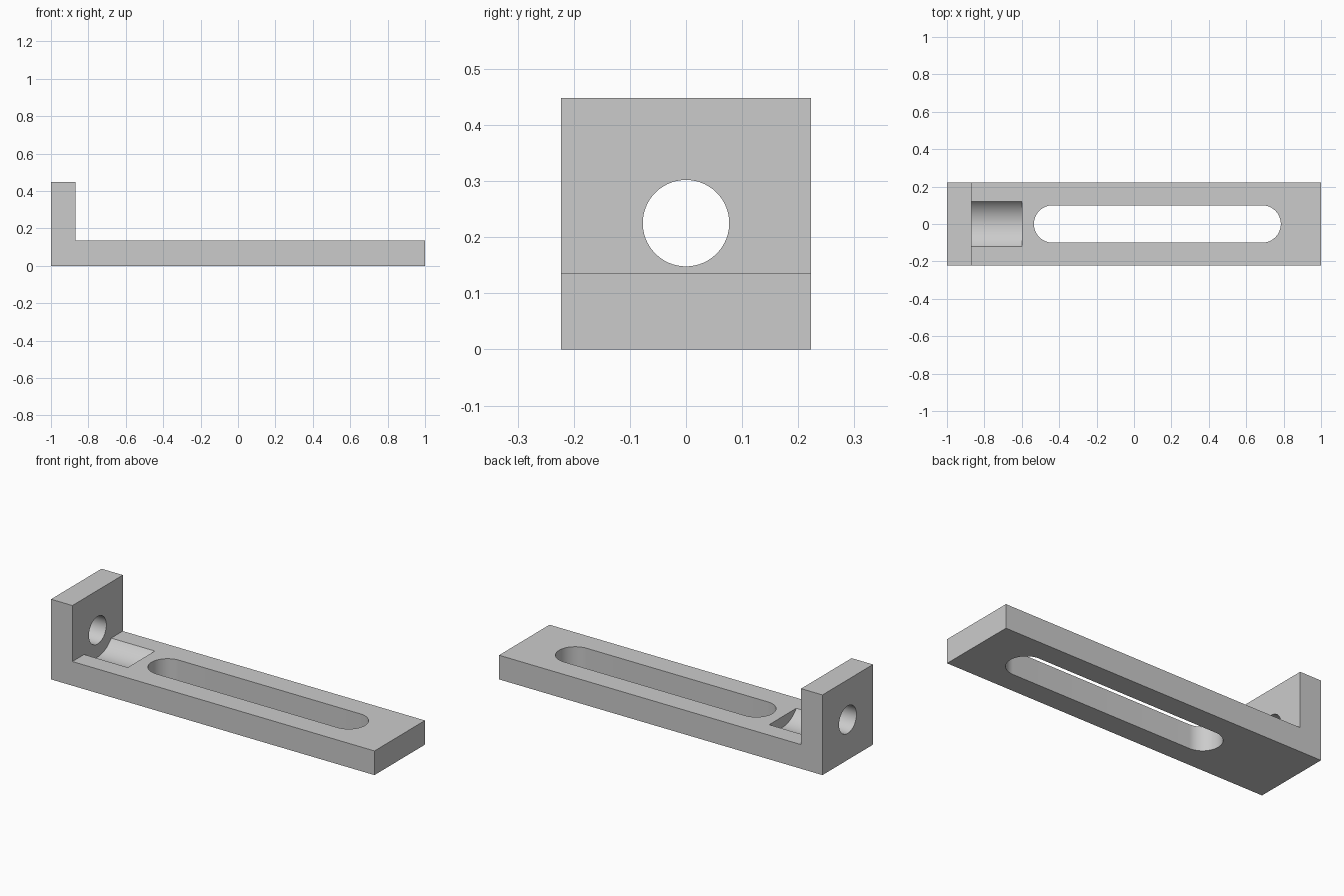
import bpy, bmesh
from math import sin, cos, pi, radians
from mathutils import Vector

if "Cube" in bpy.data.objects:
    bpy.data.objects.remove(bpy.data.objects["Cube"])

HALF_W = 0.223      # half width in y
WALL_X = -0.868     # inner face of the upright
BASE_H = 0.135
TOP_H = 0.448
AXIS_Z = 0.225      # shared axis of bore and cradle

grey = bpy.data.materials.new("plain grey")
grey.use_nodes = True
colour = (0.6, 0.6, 0.6, 1)
grey.diffuse_color = colour
grey.node_tree.nodes["Principled BSDF"].inputs["Base Color"].default_value = colour


def prism(name, outline, direction):
    """Extrude a closed outline of 3D points along a direction."""
    bm = bmesh.new()
    face = bm.faces.new([bm.verts.new(p) for p in outline])
    out = bmesh.ops.extrude_face_region(bm, geom=[face])
    moved = [v for v in out["geom"] if isinstance(v, bmesh.types.BMVert)]
    bmesh.ops.translate(bm, verts=moved, vec=Vector(direction))
    bmesh.ops.recalc_face_normals(bm, faces=bm.faces)
    mesh = bpy.data.meshes.new(name)
    bm.to_mesh(mesh)
    bm.free()
    mesh.materials.append(grey)
    obj = bpy.data.objects.new(name, mesh)
    bpy.context.collection.objects.link(obj)
    return obj


def rod(name, radius, x0, x1, sides=96):
    """Cylinder along x on the shared axis."""
    ring = [(x0, radius * cos(2 * pi * i / sides), AXIS_Z + radius * sin(2 * pi * i / sides))
            for i in range(sides)]
    return prism(name, ring, (x1 - x0, 0, 0))


def slot(name, x0, x1, radius, steps=32):
    """Round-ended slot cutter through the base."""
    ends = [(x1 - radius, -pi / 2), (x0 + radius, pi / 2)]
    ring = [(cx + radius * cos(a + pi * i / steps), radius * sin(a + pi * i / steps), -0.1)
            for cx, a in ends for i in range(steps + 1)]
    return prism(name, ring, (0, 0, BASE_H + 0.2))


# L-shaped body
profile = [(-1, 0), (1, 0), (1, BASE_H), (WALL_X, BASE_H), (WALL_X, TOP_H), (-1, TOP_H)]
bracket = prism("slotted_bracket", [(x, -HALF_W, z) for x, z in profile], (0, 2 * HALF_W, 0))

# Long slot, bore through the upright, and round cradle in the base
cutters = [
    slot("slot_cutter", -0.535, 0.785, 0.1),
    rod("bore_cutter", 0.077, -1.1, WALL_X + 0.05),
    rod("cradle_cutter", 0.15, WALL_X, -0.598),
]
bpy.context.view_layer.objects.active = bracket
for cutter in cutters:
    cutter.hide_render = True
    mod = bracket.modifiers.new(cutter.name, "BOOLEAN")
    mod.operation = "DIFFERENCE"
    mod.solver = "EXACT"
    mod.object = cutter
    bpy.ops.object.modifier_apply(modifier=mod.name)
    bpy.data.objects.remove(cutter)

bpy.ops.object.select_all(action="DESELECT")
bracket.select_set(True)
bpy.ops.object.shade_smooth_by_angle(angle=radians(30))
